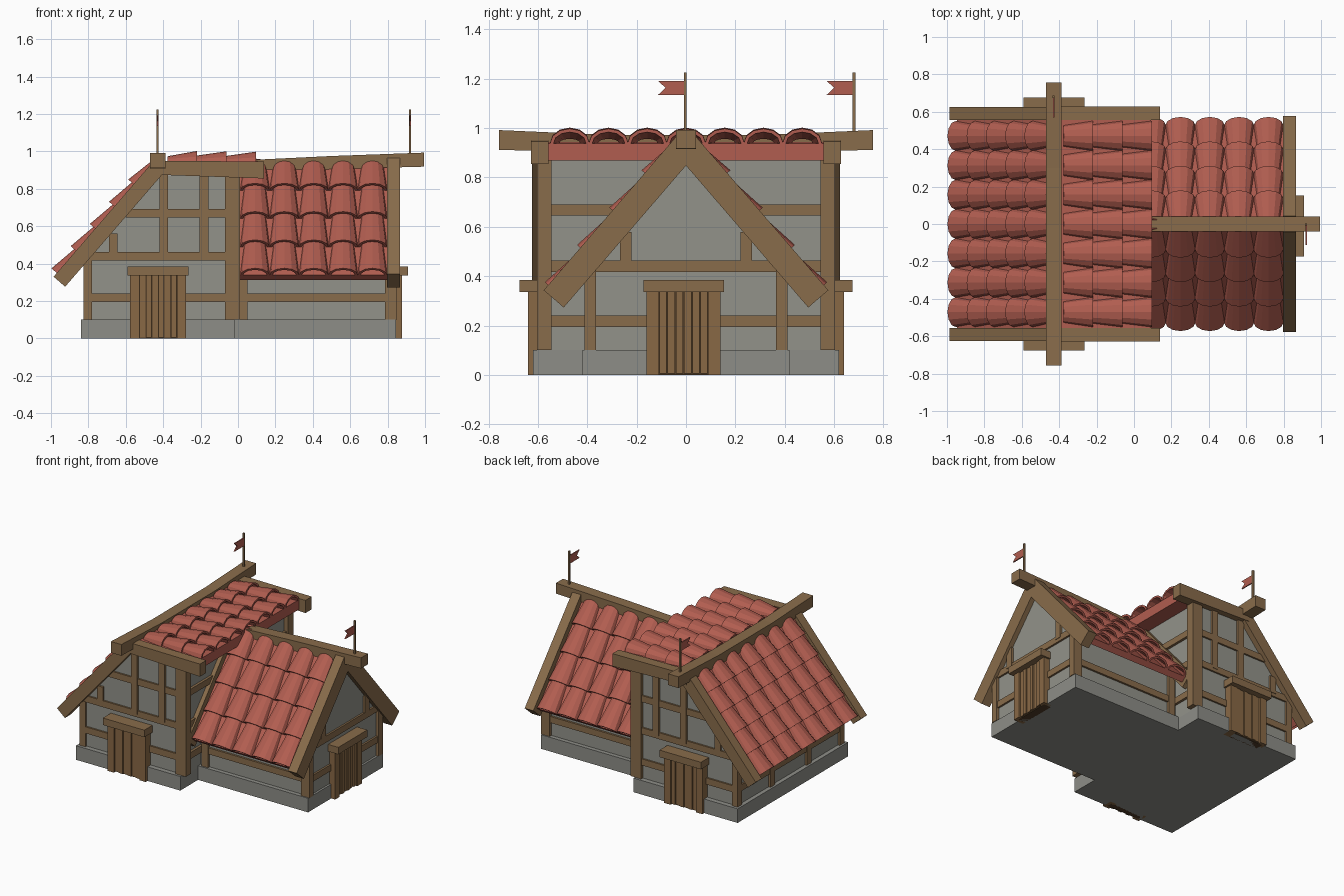
import bpy, bmesh, math
from mathutils import Vector

cube = bpy.data.objects.get("Cube")
if cube:
    bpy.data.objects.remove(cube)


def material(name, rgb):
    m = bpy.data.materials.new(name)
    m.use_nodes = True
    m.diffuse_color = (*rgb, 1)
    m.node_tree.nodes["Principled BSDF"].inputs["Base Color"].default_value = (*rgb, 1)
    return m


WOOD = material("timber brown", (0.25, 0.15, 0.07))
DOOR = material("door brown", (0.25, 0.14, 0.06))
DARK = material("dark gap brown", (0.08, 0.045, 0.02))
TILE = material("roof red", (0.44, 0.11, 0.08))
WALL = material("plaster grey", (0.29, 0.29, 0.255))
STONE = material("stone grey", (0.27, 0.27, 0.245))


def finish(name, bm, mat):
    bmesh.ops.recalc_face_normals(bm, faces=bm.faces)
    me = bpy.data.meshes.new(name)
    bm.to_mesh(me)
    bm.free()
    me.materials.append(mat)
    ob = bpy.data.objects.new(name, me)
    bpy.context.collection.objects.link(ob)
    return ob


def prism(name, pts, axis, a, b, mat):
    """Extrude a profile (horizontal, z) along x or y from a to b."""
    bm = bmesh.new()
    put = (lambda p, t: (t, p[0], p[1])) if axis == "x" else (lambda p, t: (p[0], t, p[1]))
    ends = [[bm.verts.new(put(p, t)) for p in pts] for t in (a, b)]
    for ring in ends:
        bm.faces.new(ring)
    for i in range(len(pts)):
        j = (i + 1) % len(pts)
        bm.faces.new((ends[0][i], ends[0][j], ends[1][j], ends[1][i]))
    return finish(name, bm, mat)


def box(name, x, y, z, mat):
    pts = [(x[0], z[0]), (x[1], z[0]), (x[1], z[1]), (x[0], z[1])]
    return prism(name, pts, "y", y[0], y[1], mat)


def strip(p, q, up, down):
    """Profile of a straight beam from p to q, offset to either side."""
    p, q = Vector(p), Vector(q)
    d = (q - p).normalized()
    n = Vector((-d.y, d.x))
    if n.y < 0:
        n = -n
    return [p + n * up, q + n * up, q - n * down, p - n * down]


def tiles(name, origin, up, across, cols, rows, pitch, spacing=0.157, segs=6):
    """Rows of tapered half-pipe tiles; origin is the middle of the eave."""
    o, up, ac = Vector(origin), Vector(up).normalized(), Vector(across)
    n = up.cross(ac)
    if n.z < 0:
        n = -n
    bm = bmesh.new()
    for r in range(rows):
        length = pitch + 0.035 if r < rows - 1 else pitch
        for c in range(cols):
            base = o + up * (r * pitch) + ac * ((c - (cols - 1) / 2) * spacing)
            ends = []
            for t, w, h in ((0, 0.08, 0.06), (length, 0.056, 0.03)):
                ring = []
                for k, inset in ((range(segs + 1), 0), (range(segs, -1, -1), 0.014)):
                    for i in k:
                        a = math.pi * i / segs
                        ring.append(bm.verts.new(base + up * t + ac * ((w - inset) * math.cos(a))
                                                 + n * ((h - inset) * math.sin(a))))
                ends.append(ring)
            m = len(ends[0])
            for i in range(m):
                j = (i + 1) % m
                bm.faces.new((ends[0][i], ends[0][j], ends[1][j], ends[1][i]))
            for ring in ends:
                for i in range(segs):
                    bm.faces.new((ring[i], ring[i + 1], ring[m - 2 - i], ring[m - 1 - i]))
    return finish(name, bm, TILE)


# Stone footings and plaster bodies
box("main_footing", (-0.84, -0.02), (-0.62, 0.62), (0, 0.1), STONE)
box("wing_footing", (-0.03, 0.845), (-0.42, 0.42), (0, 0.1), STONE)
prism("main_walls", [(-0.81, 0.09), (-0.81, 0.43), (-0.43, 0.87), (-0.02, 0.87), (-0.02, 0.09)],
      "y", -0.585, 0.585, WALL)
prism("wing_walls", [(-0.39, 0.09), (-0.39, 0.42), (0, 0.86), (0.39, 0.42), (0.39, 0.09)],
      "x", -0.03, 0.83, WALL)

# Timber framing of the two main gables, and the sides of the wing
for s, side in ((-1, "front"), (1, "back")):
    face = (s * 0.57, s * 0.6)
    box(side + "_outer_post", (-0.825, -0.78), (s * 0.55, s * 0.6), (0.1, 0.42), WOOD)
    box(side + "_inner_post", (-0.07, 0.012), (s * 0.545, s * 0.604), (0.1, 0.88), WOOD)
    for x, z in ((-0.69, (0.44, 0.56)), (-0.42, (0.44, 0.88)), (-0.205, (0.44, 0.88))):
        box(side + "_stud", (x, x + 0.047), face, z, WOOD)
    for x, z in ((-0.82, 0.195), (-0.8, 0.417), (-0.6, 0.645)):
        box(side + "_rail", (x, -0.05), (s * 0.57, s * 0.597), (z, z + 0.046), WOOD)
    box(side + "_wing_rail", (0, 0.82), (s * 0.37, s * 0.404), (0.195, 0.24), WOOD)
    box(side + "_wing_post", (0.785, 0.85), (s * 0.365, s * 0.412), (0.1, 0.43), WOOD)
    box(side + "_wing_inner_post", (0, 0.05), (s * 0.365, s * 0.41), (0.1, 0.43), WOOD)
    box(side + "_wing_stud", (0.81, 0.846), (s * 0.22, s * 0.268), (0.44, 0.58), WOOD)
    box(side + "_west_stud", (-0.825, -0.8), (s * 0.18, s * 0.23), (0.1, 0.42), WOOD)

# Rails on the end walls
for z in (0.195, 0.417, 0.645):
    box("east_rail", (-0.04, -0.002), (-0.58, 0.58), (z, z + 0.046), WOOD)
for z in (0.195, 0.417):
    half = 0.4 if z < 0.3 else 0.43
    box("wing_gable_rail", (0.81, 0.843), (-half, half), (z, z + 0.046), WOOD)
box("west_rail", (-0.822, -0.8), (-0.58, 0.58), (0.195, 0.24), WOOD)

# Roof boards under the tiles
WEST_EAVE, WEST_TOP = (-0.945, 0.343), (-0.43, 0.935)
prism("west_roof_board", strip(WEST_EAVE, WEST_TOP, 0.002, 0.045), "y", -0.56, 0.56, TILE)
prism("east_roof_board", [(-0.43, 0.945), (0.09, 0.938), (0.09, 0.868), (-0.43, 0.875)],
      "y", -0.56, 0.56, TILE)
for s in (-1, 1):
    prism("wing_roof_board", strip((s * 0.525, 0.338), (0, 0.945), 0.002, 0.04), "x", 0, 0.81, TILE)

# Tiles
tiles("west_tiles", (-0.952, 0, 0.335), (0.654, 0, 0.757), (0, 1, 0), 7, 5, 0.157)
tiles("east_tiles", (0.095, 0, 0.938), (-1, 0, 0.013), (0, 1, 0), 7, 3, 0.157)
for s in (-1, 1):
    tiles("wing_tiles", (0.405, s * 0.527, 0.336), (0, -s * 0.654, 0.757), (1, 0, 0), 5, 4, 0.2)

# Verge beams
for s in (-1, 1):
    prism("west_verge", strip((-0.955, 0.303), (-0.43, 0.91), 0.041, 0.041), "y", s * 0.557, s * 0.625, WOOD)
    prism("east_verge", [(-0.44, 0.95), (0.14, 0.945), (0.14, 0.855), (-0.44, 0.875)],
          "y", s * 0.557, s * 0.628, WOOD)
    for x in ((-0.025, 0.01), (0.797, 0.865)):
        prism("wing_verge", strip((s * 0.535, 0.307), (0, 0.928), 0.055, 0.052), "x", *x, WOOD)

# Sagging ridge beams
prism("main_ridge", [(-0.757, 0.992), (-0.3, 0.972), (0.3, 0.972), (0.757, 0.992),
                     (0.757, 0.912), (0.3, 0.9), (-0.3, 0.9), (-0.757, 0.912)],
      "x", -0.47, -0.388, WOOD)
prism("wing_ridge", [(0.09, 0.955), (0.5, 0.975), (0.995, 0.993), (0.995, 0.918), (0.5, 0.905), (0.09, 0.88)],
      "y", -0.04, 0.04, WOOD)


# Plank doors with posts and a lintel
def door(name, centre, face, place):
    def part(label, u, d, z, mat):
        x, y = place((centre + u[0], centre + u[1]), (face - 0.05, face + d))
        box(name + label, x, y, z, mat)
    part("_backing", (-0.13, 0.13), 0.006, (0, 0.335), DARK)
    for s in (-1, 1):
        part("_post", (s * 0.1, s * 0.15), 0.026, (0, 0.34), DOOR)
    count, width = 6, 0.2 / 6
    for i in range(count):
        u = -0.1 + i * width
        part("_plank", (u + 0.002, u + width - 0.002), 0.014 + 0.006 * (i % 2), (0.005, 0.335), DOOR)
    part("_lintel", (-0.163, 0.163), 0.06, (0.335, 0.385), WOOD)


door("front_door", -0.427, 0.615, lambda u, d: (u, (-d[0], -d[1])))
door("back_door", -0.427, 0.615, lambda u, d: (u, d))
door("wing_door", -0.01, 0.85, lambda u, d: (d, u))

# Swallow-tailed flags on poles
for x, y in ((-0.43, 0.68), (0.92, -0.003)):
    box("flag_pole", (x - 0.006, x + 0.006), (y - 0.006, y + 0.006), (0.95, 1.225), WOOD)
    prism("flag", [(y, 1.135), (y, 1.192), (y - 0.11, 1.192), (y - 0.08, 1.163), (y - 0.11, 1.135)],
          "x", x - 0.004, x + 0.004, TILE)
